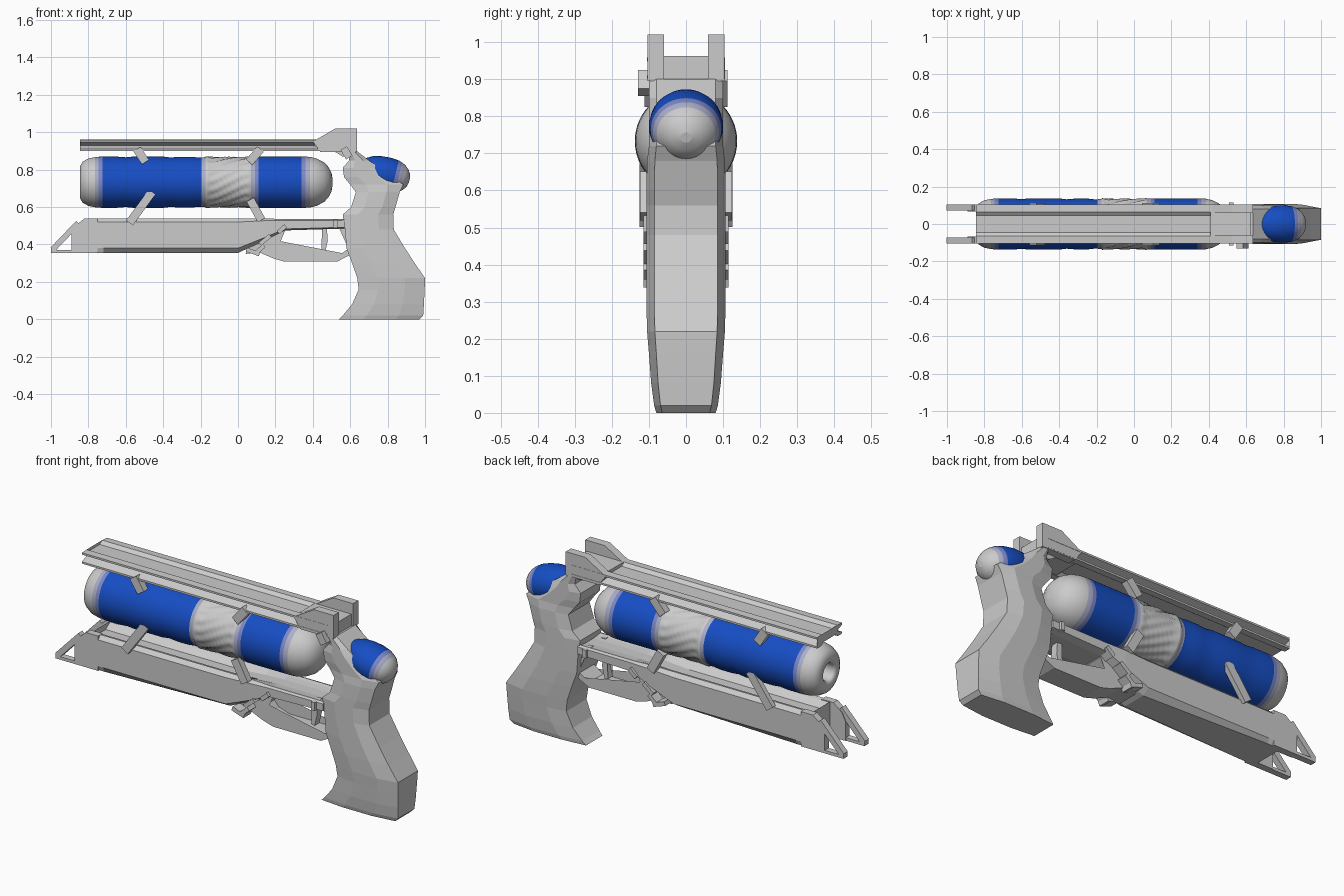
import bpy, bmesh
from math import sin, cos, pi, hypot, radians


def make(name, bm, mats=()):
    bmesh.ops.recalc_face_normals(bm, faces=bm.faces)
    me = bpy.data.meshes.new(name)
    bm.to_mesh(me)
    bm.free()
    for m in mats:
        me.materials.append(m)
    ob = bpy.data.objects.new(name, me)
    bpy.context.collection.objects.link(ob)
    return ob


def loft(name, rings):
    """Skin closed rings of points and cap both ends."""
    bm = bmesh.new()
    vs = [[bm.verts.new(p) for p in r] for r in rings]
    n = len(vs[0])
    for a, b in zip(vs, vs[1:]):
        for i in range(n):
            j = (i + 1) % n
            bm.faces.new((a[i], a[j], b[j], b[i]))
    caps = [bm.faces.new(vs[0]), bm.faces.new(vs[-1])]
    bmesh.ops.triangulate(bm, faces=caps)
    return make(name, bm)


def plate(name, pts, y0, y1, both=True):
    """Extrude an x-z outline between y0 and y1, optionally mirrored over y = 0."""
    ob = loft(name, [[(x, y, z) for x, z in pts] for y in (y0, y1)])
    if both:
        m = ob.modifiers.new("mirror", 'MIRROR')
        m.use_axis = (False, True, False)
    return ob


def bar(name, a, b, w, y0, y1, both=True):
    """Flat bar running from a to b in the x-z plane."""
    dx, dz = b[0] - a[0], b[1] - a[1]
    k = w / 2 / hypot(dx, dz)
    nx, nz = -dz * k, dx * k
    return plate(name, [(a[0] + nx, a[1] + nz), (b[0] + nx, b[1] + nz),
                        (b[0] - nx, b[1] - nz), (a[0] - nx, a[1] - nz)], y0, y1, both)


def colour(name, rgb):
    m = bpy.data.materials.new(name)
    m.diffuse_color = (*rgb, 1)
    return m


GREY, BLUE = (0.6, 0.6, 0.6), (0.008, 0.075, 0.55)
mix = lambda t: tuple(g + (b - g) * t for g, b in zip(GREY, BLUE))
MATS = [colour("shade_%d" % i, mix(i / 3)) for i in range(4)]


def lathe(name, prof, sides=48, flutes=None):
    """Revolve (x, radius, shade) about x; flutes = (start, end) of the twisted grooves."""
    bm = bmesh.new()
    rings = []
    for x, r, _ in prof:
        ring = []
        for i in range(sides):
            a = 2 * pi * i / sides
            rr = r
            if flutes and flutes[0] < x < flutes[1]:
                rr -= 0.009 * (0.5 + 0.5 * cos(16 * (a + 4 * x)))
            ring.append(bm.verts.new((x, rr * cos(a), rr * sin(a))))
        rings.append(ring)
    for k, (a, b) in enumerate(zip(rings, rings[1:])):
        for i in range(sides):
            j = (i + 1) % sides
            f = bm.faces.new((a[i], a[j], b[j], b[i]))
            f.material_index = prof[k][2]
            f.smooth = True
    bm.faces.new(rings[0])
    bm.faces.new(rings[-1])
    return make(name, bm, MATS)


# Big energy cylinder with bore, ribbed blue bands and a twisted middle
prof = [(-0.70, .045, 0), (-0.835, .045, 0), (-0.845, .055, 0), (-0.845, .085, 0),
        (-0.83, .11, 0), (-0.80, .127, 0), (-0.765, .134, 1), (-0.745, .136, 2),
        (-0.725, .137, 3), (-0.65, .137, 3), (-0.60, .133, 3), (-0.56, .137, 3),
        (-0.40, .137, 3), (-0.36, .132, 3), (-0.31, .136, 3), (-0.25, .136, 3),
        (-0.215, .132, 3), (-0.195, .132, 1), (-0.175, .134, 0), (-0.17, .138, 0)]
prof += [(-0.16 + 0.0225 * i, .137, 0) for i in range(10)]
prof += [(0.065, .138, 0), (0.07, .136, 1), (0.09, .136, 2), (0.11, .137, 3),
         (0.34, .137, 2), (0.36, .137, 1), (0.385, .135, 0), (0.42, .127, 0),
         (0.46, .106, 0), (0.485, .08, 0), (0.5, .05, 0), (0.505, .02, 0)]
tube = lathe("energy_cylinder", prof, 96, (-0.155, 0.055))
tube.location.z = 0.733

# Rounded cell at the back of the grip
cell = lathe("rear_cell", [(-0.14, .06, 3), (-0.10, .085, 3), (-0.05, .097, 3), (0, .1, 3),
                           (0.04, .096, 2), (0.06, .089, 1), (0.08, .079, 0), (0.10, .06, 0),
                           (0.113, .04, 0), (0.12, .015, 0)])
cell.location = (0.80, 0, 0.772)
cell.rotation_euler.y = radians(14)
cell.scale.z = 0.93

# Faceted grip: z, front x, back x, half width
rows = [(0, .54, .97, .08), (.02, .56, .99, .086), (.08, .61, .994, .094), (.16, .645, .998, .1),
        (.22, .638, 1, .105), (.30, .61, .945, .107), (.38, .58, .893, .107),
        (.48, .572, .833, .107), (.56, .56, .83, .107), (.60, .605, .842, .107),
        (.68, .63, .865, .105), (.72, .60, .885, .1), (.76, .567, .825, .1),
        (.81, .56, .755, .1), (.85, .595, .70, .1), (.9, .585, .635, .1)]
rings = []
for z, f, b, w in rows:
    m1, m2 = f + (b - f) * .3, f + (b - f) * .7
    half = [(f, w * .85), (m1, w), (m2, w), (b, w * .8)]
    rings.append([(x, y, z) for x, y in half] + [(x, -y, z) for x, y in reversed(half)])
loft("grip", rings)

# Top rail with side grooves and a shallow channel
half = [(.045, .945), (.065, .96), (.105, .958), (.105, .948), (.06, .93), (.105, .91),
        (.105, .9), (.07, .9), (.05, .915)]
sec = half + [(-y, z) for y, z in reversed(half)]
loft("top_rail", [[(x, y, z) for y, z in sec] for x in (-0.845, 0.6)])

# Rear sight
plate("sight_ears", [(.40, .95), (.52, 1.02), (.635, 1.02), (.635, .895), (.44, .895)], .06, .104)
plate("sight_block", [(.41, .9), (.41, .962), (.625, .962), (.625, .87), (.56, .87), (.53, .9)],
      -.065, .065, False)
bar("side_button", (.565, .915), (.595, .865), .04, -.13, -.09, False)

# Lower body: x, bottom z, top z, half width, bottom half width
rings = []
for x, zb, zt, w, wb in [(-.80, .355, .54, .105, .095), (-.72, .355, .54, .105, .095),
                         (0, .355, .54, .105, .065), (.14, .42, .54, .105, .06),
                         (.25, .475, .535, .1, .06), (.57, .485, .535, .1, .06)]:
    s = (zt - zb) / .185
    half = [(.03, zt - .03 * s), (.065, zt - .005), (.085, zt), (w, zt - .02 * s),
            (w, zb + .025 * s), (wb, zb)]
    rings.append([(x, y, z) for y, z in half] + [(x, -y, z) for y, z in reversed(half)])
loft("lower_body", rings)

# Open pointed prongs at the muzzle
plate("prong_base", [(-.89, .355), (-.75, .355), (-.75, .54), (-.82, .54), (-.87, .50), (-.89, .46)],
      .068, .105)
bar("prong_slope", (-.992, .372), (-.855, .515), .03, .072, .105)
bar("prong_foot", (-1.0, .363), (-.87, .363), .016, .072, .105)
bar("prong_tip", (-.992, .355), (-.992, .385), .016, .072, .105)

# Trigger guard: strip swept along a path
outer = [(.04, .35), (.12, .355), (.19, .325), (.25, .308), (.53, .308), (.60, .345)]
inner = [(.60, .385), (.53, .334), (.26, .334), (.20, .353), (.172, .385), (.19, .425),
         (.25, .47), (.25, .50), (.10, .44)]
plate("trigger_guard", outer + inner, -.06, .06, False)
plate("guard_rear", [(.54, .49), (.565, .46), (.58, .40), (.61, .40), (.61, .49)], -.06, .06, False)
plate("trigger", [(.45, .49), (.475, .49), (.48, .42), (.465, .355), (.445, .36), (.462, .42)],
      -.02, .02, False)

# Small fastening pins on both flanks
for i, (x, z, dx, dz) in enumerate([(.08, .36, .035, -.012), (.115, .372, .025, .022),
                                    (.145, .425, .028, .022), (.235, .482, .02, .018),
                                    (.52, .51, 0, .022)]):
    bar("pin_%d" % i, (x - dx, z - dz), (x + dx, z + dz), .022, .05, .115)

# Struts holding the cylinder
bar("strut_top_front", (-.54, .91), (-.495, .84), .045, .075, .112)
bar("strut_top_rear", (.12, .91), (.06, .84), .045, .075, .112)
bar("strut_low_front", (-.46, .68), (-.58, .515), .045, .1, .126)
bar("strut_low_rear", (.065, .64), (.125, .53), .045, .09, .124)
